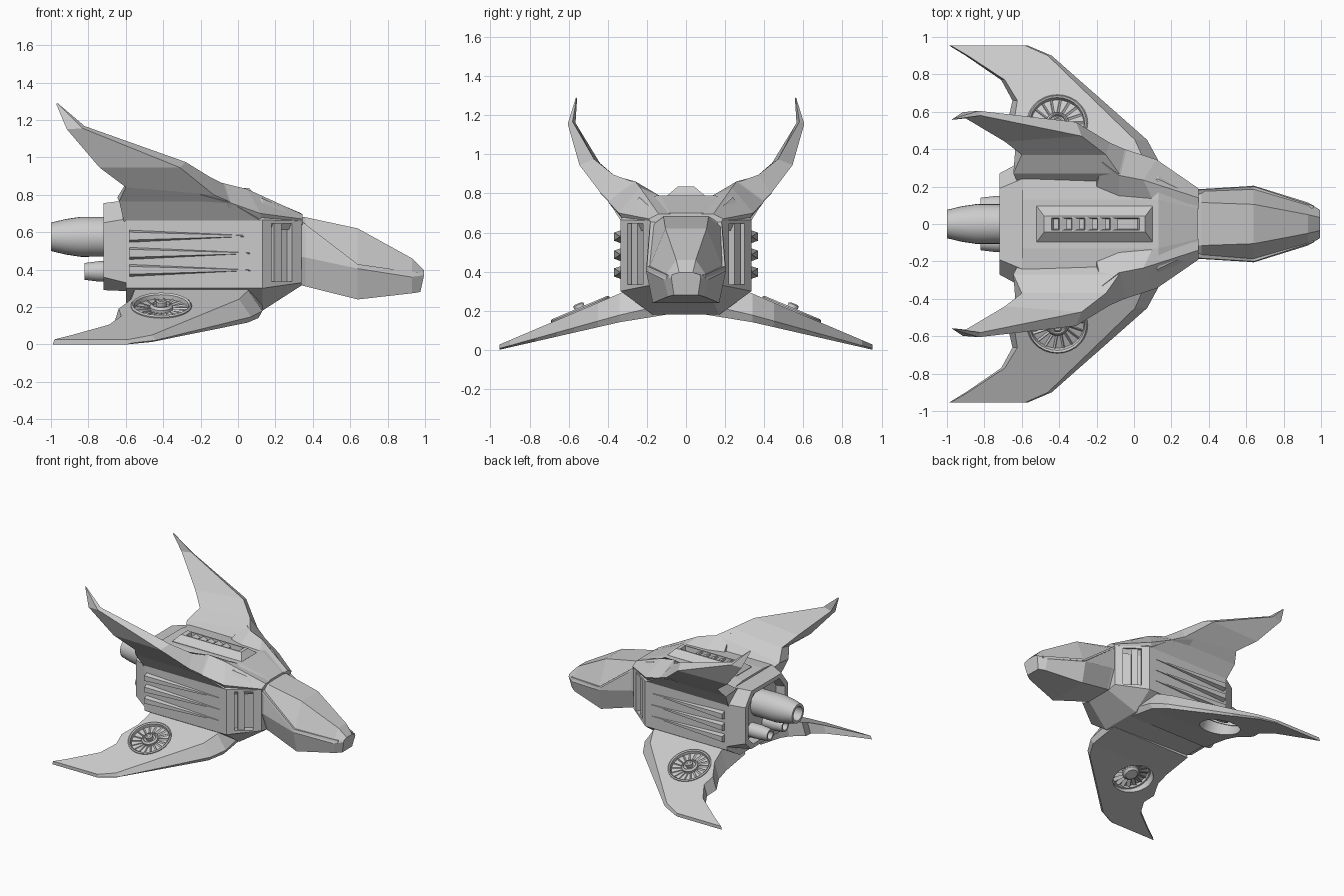
import bpy, bmesh
from math import sin, cos, pi
from mathutils import Matrix, Vector

if "Cube" in bpy.data.objects:
    bpy.data.objects.remove(bpy.data.objects["Cube"])


def loft(name, rings, mat=None, smooth=False):
    """Closed solid skinned through rings of equal point count."""
    bm = bmesh.new()
    rows = [[bm.verts.new(p) for p in r] for r in rings]
    n = len(rows[0])
    for a, b in zip(rows, rows[1:]):
        for i in range(n):
            j = (i + 1) % n
            bm.faces.new((a[i], a[j], b[j], b[i]))
    bm.faces.new(rows[0])
    bm.faces.new(rows[-1])
    bmesh.ops.recalc_face_normals(bm, faces=bm.faces)
    me = bpy.data.meshes.new(name)
    bm.to_mesh(me)
    bm.free()
    ob = bpy.data.objects.new(name, me)
    bpy.context.collection.objects.link(ob)
    if mat:
        ob.matrix_world = mat
    if smooth:
        bpy.ops.object.select_all(action='DESELECT')
        ob.select_set(True)
        bpy.context.view_layer.objects.active = ob
        bpy.ops.object.shade_smooth_by_angle(angle=0.6)
    return ob


def sect(x, half):
    """Full section at x from (y, z) points of one half, bottom to top."""
    return [(x, y, z) for y, z in half] + [(x, -y, z) for y, z in reversed(half)]


def flip(rings, s):
    return [[(x, s * y, z) for x, y, z in r] for r in rings]


def box(name, size, mat):
    x, y, z = (v / 2 for v in size)
    return loft(name, [[(-x, -y, k), (x, -y, k), (x, y, k), (-x, y, k)] for k in (-z, z)], mat)


def lathe(name, prof, mat, n=28):
    """Turn (radius, height) points about local z."""
    return loft(name, [[(r * cos(2 * pi * i / n), r * sin(2 * pi * i / n), h) for i in range(n)]
                       for r, h in prof], mat, True)


def cut(ob, cutter):
    m = ob.modifiers.new("cut", 'BOOLEAN')
    m.operation, m.solver, m.object = 'DIFFERENCE', 'EXACT', cutter
    cutter.hide_render = True
    cutter.hide_set(True)
    cutter.display_type = 'WIRE'
    bpy.context.view_layer.objects.active = ob
    bpy.ops.object.modifier_apply(modifier=m.name)
    bpy.data.objects.remove(cutter)


T = Matrix.Translation
R = Matrix.Rotation

# main hull, tapering to the neck
hull = loft("hull", [
    sect(-.60, [(.17, .20), (.335, .30), (.335, .665), (.24, .77), (.13, .785)]),
    sect(.13, [(.17, .18), (.335, .30), (.335, .665), (.24, .78), (.13, .79)]),
    sect(.34, [(.11, .315), (.185, .33), (.185, .66), (.14, .69), (.08, .70)])])

# nose and cockpit
loft("nose", [
    sect(.32, [(.12, .32), (.18, .47), (.18, .65), (.115, .685)]),
    sect(.36, [(.12, .31), (.18, .465), (.18, .63), (.115, .68)]),
    sect(.64, [(.17, .24), (.205, .405), (.185, .43), (.105, .62)]),
    sect(.93, [(.09, .273), (.115, .36), (.105, .38), (.05, .46)]),
    [(x + (-.02 if z < .3 else 0), y, z) for x, y, z in
     sect(.995, [(.062, .28), (.075, .37), (.07, .385), (.035, .395)])]])

# rear engine mount with recess
outer = [(.20, .29), (.27, .36), (.27, .65), (.19, .755)]
shrink = lambda k: [(y * k, .52 + (z - .52) * k) for y, z in outer]
loft("engine_mount", [
    sect(-.58, [(.24, .285), (.335, .33), (.335, .67), (.24, .77)]),
    sect(-.60, [(.24, .285), (.335, .33), (.335, .67), (.24, .77)]),
    sect(-.72, outer), sect(-.72, shrink(.86)), sect(-.65, shrink(.82))])

# engines point along -x
back = R(-pi / 2, 4, 'Y')
lathe("main_engine", [(.105, .62), (.107, .84), (.095, .92), (.076, 1), (.056, 1), (.048, .88)],
      T((0, 0, .575)) @ back)
for s in (-1, 1):
    lathe("small_engine", [(.055, .62), (.055, .74), (.045, .82), (.032, .82), (.026, .75)],
          T((0, s * .095, .39)) @ back)

# vent on the spine
def rect(x0, x1, y, z):
    return [(x0, -y, z), (x1, -y, z), (x1, y, z), (x0, y, z)]
loft("spine_vent", [rect(-.52, .10, .095, .78), rect(-.52, .10, .095, .79), rect(-.48, .06, .042, .835),
                    rect(-.44, .03, .032, .835), rect(-.43, .02, .028, .795)])
for i in range(5):
    box("vent_louver", (.045, .07, .012), T((-.38 + i * .068, 0, .818)) @ R(.4, 4, 'Y'))

for s in (-1, 1):
    # angled intake recess and its inner vane
    face = T((.235, s * .26, .49)) @ R(-s * .63, 4, 'Z')
    cut(hull, box("intake_cutter", (.135, .09, .31), face))
    box("intake_vane", (.05, .05, .31), face @ T((-.02, -s * .035, 0)))

    # shoulder fairing running to the neck
    loft("shoulder", flip([
        [(-.20, .44, .80), (-.17, .33, .88), (-.2, .20, .78), (-.2, .28, .66)],
        [(-.05, .40, .76), (-.08, .26, .862), (-.08, .15, .785), (-.05, .30, .62)],
        [(.12, .345, .70), (.05, .235, .83), (.10, .13, .785), (.12, .28, .60)],
        [(.345, .19, .67), (.345, .14, .695), (.345, .08, .695), (.345, .16, .62)]], s))

    # upper wing: outer front, inner front, inner rear, outer rear
    loft("upper_wing", flip([
        [(.13, .33, .655), (.10, .20, .77), (-.62, .22, .755), (-.61, .33, .655)],
        [(-.05, .40, .765), (-.08, .27, .86), (-.645, .27, .785), (-.635, .40, .765)],
        [(-.13, .435, .80), (-.15, .37, .895), (-.60, .37, .86), (-.60, .46, .84)],
        [(-.31, .545, .945), (-.28, .47, .975), (-.69, .44, .955), (-.74, .53, .945)],
        [(-.83, .605, 1.155), (-.82, .58, 1.167), (-.90, .565, 1.16), (-.915, .598, 1.15)],
        [(-.967, .563, 1.29), (-.965, .56, 1.29), (-.97, .557, 1.285), (-.972, .56, 1.285)]], s))

    # lower wing from (span, front x, rear x) stations
    rings = []
    for y, f, r in [(.10, .13, -.60), (.34, .13, -.60), (.45, .07, -.61), (.57, -.066, -.67),
                    (.66, -.168, -.65), (.77, -.293, -.71), (.90, -.44, -.90), (.955, -.57, -.99)]:
        top, low = .29 - .425 * (y - .335), .18 - .229 * (max(y, .17) - .17)
        k = (1.1 - y)
        rings.append([(f - .1 * k, y, top), (f, y, low + .25 * (top - low)), (f - .02, y, low),
                      (r, y, low), (r + .06 * k, y, top)])
    wing = loft("lower_wing", flip(rings, s))

    # lift fan set into the wing
    fan = T((-.41, s * .54, .205)) @ R(-s * .40, 4, 'X')
    cut(wing, lathe("fan_cutter", [(.15, -.3), (.15, .3)], fan))
    lathe("fan_ring", [(.163, -.02), (.163, .004), (.155, .012), (.146, .004), (.138, -.05), (.15, -.05),
                       (.15, -.02)], fan)
    lathe("fan_hub", [(.045, -.06), (.062, -.045), (.062, 0), (.05, .012), (.045, .012), (.042, .0),
                      (.028, .0), (.028, .028), (.018, .034), (.012, .026)], fan)
    for i in range(18):
        box("fan_blade", (.09, .034, .005),
            fan @ R(i * pi / 9, 4, 'Z') @ T((.1, 0, -.025)) @ R(.65, 4, 'X'))

    # tapering side ribs
    for z in (.578, .486, .395):
        loft("side_rib", flip([
            [(-.58, .33, z + .034), (-.58, .368, z + .022), (-.58, .368, z - .02), (-.58, .33, z - .034)],
            [(.07, .33, z + .004), (.07, .338, z + .003), (.07, .338, z - .001), (.07, .33, z - .002)]], s))

    # raised rail under the canopy
    path = [(.345, .178, .645), (.64, .196, .42), (.96, .092, .374)]
    loft("canopy_rail", flip([[(x, y + .008, z - .009), (x, y + .004, z + .009), (x, y - .02, z + .009),
                               (x, y - .02, z - .009)] for x, y, z in path], s))
